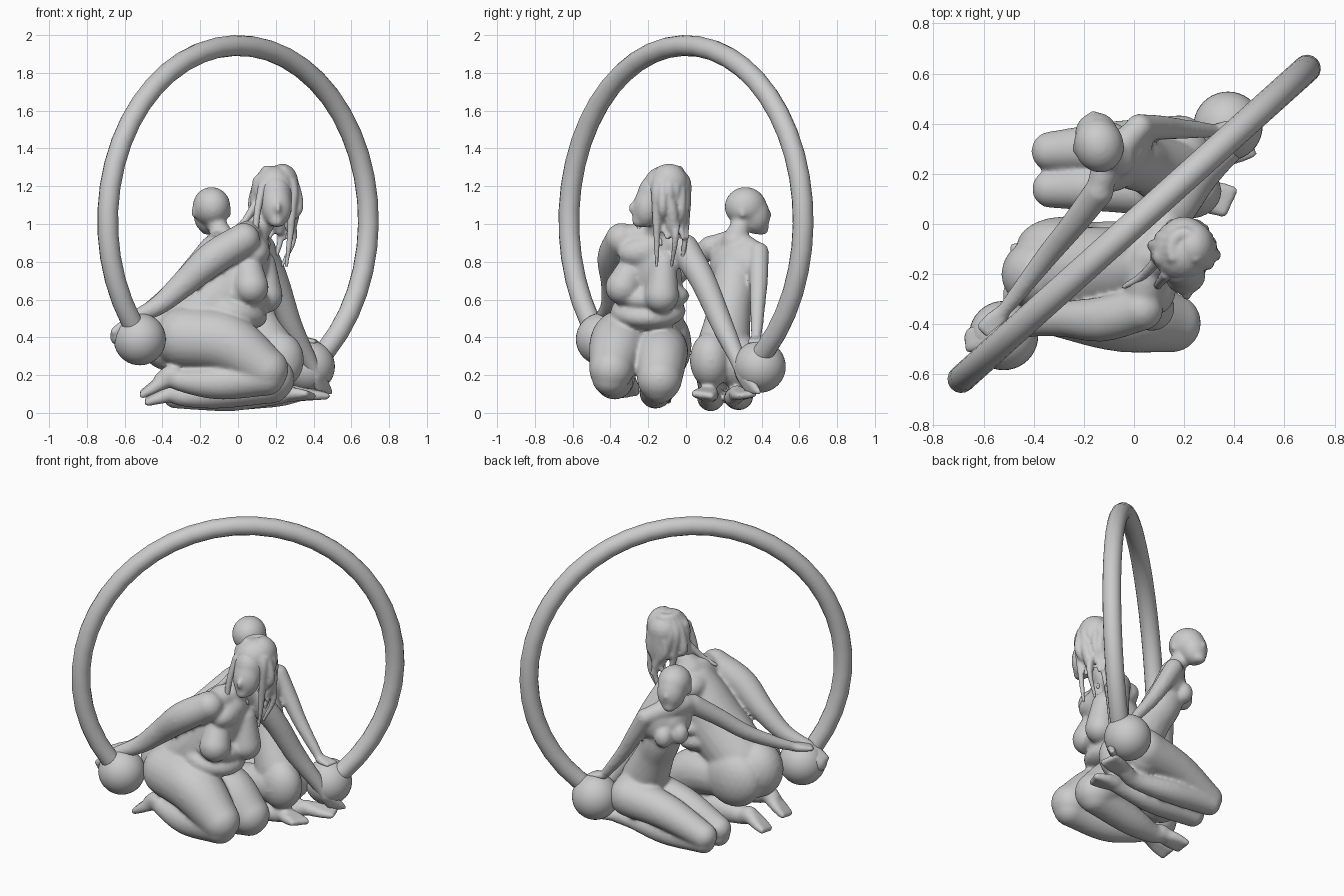
import bpy, bmesh, math
from mathutils import Vector, Matrix, Euler

# Unit sphere reused by every blob
ball = bmesh.new()
bmesh.ops.create_icosphere(ball, subdivisions=3, radius=1)
BALL_V = [v.co.copy() for v in ball.verts]
BALL_F = [[v.index for v in f.verts] for f in ball.faces]
ball.free()


class Body:
    """Collects overlapping blobs, then fuses them into one smooth skin."""

    def __init__(self):
        self.v, self.f = [], []

    def blob(self, c, r, rot=(0, 0, 0)):
        m = (Matrix.Translation(c) @ Euler([math.radians(a) for a in rot]).to_matrix().to_4x4()
             @ Matrix.Diagonal((*r, 1)))
        n = len(self.v)
        self.v += [m @ v for v in BALL_V]
        self.f += [(a + n, b + n, c + n) for a, b, c in BALL_F]

    def limb(self, *pts, steps=9):
        # spheres swept along a spline; every point is x, y, z, radius
        p = [Vector(q) for q in pts]
        p = [2 * p[0] - p[1]] + p + [2 * p[-1] - p[-2]]
        for i in range(1, len(p) - 2):
            a, b, c, d = p[i - 1:i + 3]
            for k in range(steps + (i == len(p) - 3)):
                t = k / steps
                q = 0.5 * (2 * b + (c - a) * t + (2 * a - 5 * b + 4 * c - d) * t * t
                           + (3 * b - a - 3 * c + d) * t ** 3)
                self.blob(q[:3], (max(q[3], 0.01),) * 3)

    def fan(self, start, tip, spread, r0, r1):
        # hand or foot: four tapering rays fanned along the spread vector
        w, t, s = Vector(start), Vector(tip), Vector(spread)
        for k in (-1.5, -0.5, 0.5, 1.5):
            self.limb((*(w + s * k * 0.3), r0), (*(w.lerp(t, 0.5) + s * k * 0.8), (r0 + r1) / 2),
                      (*(t + s * k), r1), steps=4)

    def finish(self, name, voxel, smooth):
        me = bpy.data.meshes.new(name)
        me.from_pydata(self.v, [], self.f)
        ob = bpy.data.objects.new(name, me)
        bpy.context.collection.objects.link(ob)
        m = ob.modifiers.new("fuse", 'REMESH')
        m.mode = 'VOXEL'
        m.voxel_size = voxel
        m.use_smooth_shade = True
        m = ob.modifiers.new("soften", 'SMOOTH')
        m.factor = 0.5
        m.iterations = smooth


# Open hoop standing on the diagonal, ending inside the two balls
yaw = math.atan2(0.62, 0.69)
R, cz = 0.928, 1.017
cu = bpy.data.curves.new("hoop", 'CURVE')
cu.dimensions = '3D'
cu.bevel_depth = 0.055
cu.bevel_resolution = 6
cu.use_fill_caps = True
sp = cu.splines.new('POLY')
sp.points.add(36)
for i, p in enumerate(sp.points):
    a = math.radians(-55 + 277.8 * i / 36)
    p.co = (R * math.cos(a) * math.cos(yaw), R * math.cos(a) * math.sin(yaw), cz + R * math.sin(a), 1)
sp.use_smooth = True
bpy.context.collection.objects.link(bpy.data.objects.new("hoop", cu))
for name, c in (("left_ball", (-0.52, -0.445, 0.39)), ("right_ball", (0.375, 0.39, 0.245))):
    bpy.ops.mesh.primitive_uv_sphere_add(segments=40, ring_count=20, radius=0.138, location=c)
    bpy.context.object.name = name
    bpy.ops.object.shade_smooth()

# Full-figured kneeling woman, facing +x
A = Body()
A.blob((-0.36, -0.20, 0.40), (0.17, 0.15, 0.18))
A.blob((-0.28, -0.09, 0.36), (0.19, 0.12, 0.18))
A.limb((-0.25, -0.19, 0.45, 0.18), (-0.10, -0.19, 0.60, 0.178),
       (0.00, -0.18, 0.76, 0.155), (0.05, -0.17, 0.87, 0.12))
A.blob((-0.03, -0.20, 0.54), (0.19, 0.20, 0.09), (0, 15, 0))
A.blob((0.02, -0.18, 0.62), (0.15, 0.20, 0.08), (0, 12, 0))
A.blob((0.05, -0.17, 0.86), (0.11, 0.20, 0.10), (6, 0, 18))
A.limb((0.03, -0.34, 0.91, 0.07), (0.06, -0.17, 0.94, 0.08), (0.12, -0.02, 0.88, 0.065))
A.limb((0.07, -0.15, 0.94, 0.085), (0.15, -0.14, 1.04, 0.062), (0.18, -0.14, 1.12, 0.055))
for p, q in (((0.05, -0.27, 0.80), (0.07, -0.335, 0.665)), ((0.13, -0.12, 0.79), (0.145, -0.13, 0.62))):
    A.limb((*p, 0.07), (*q, 0.093))
# her thighs, shins and feet
A.limb((-0.28, -0.29, 0.40, 0.165), (-0.06, -0.35, 0.37, 0.16), (0.15, -0.395, 0.23, 0.118))
A.limb((-0.20, -0.12, 0.34, 0.13), (0.02, -0.13, 0.31, 0.14), (0.18, -0.14, 0.18, 0.12))
A.limb((0.15, -0.40, 0.19, 0.10), (-0.10, -0.375, 0.16, 0.09), (-0.30, -0.33, 0.17, 0.058),
       (-0.35, -0.32, 0.20, 0.056), (-0.40, -0.315, 0.17, 0.05))
A.fan((-0.39, -0.315, 0.17), (-0.505, -0.30, 0.10), (0, 0.026, 0.004), 0.04, 0.02)
A.limb((0.18, -0.14, 0.15, 0.10), (-0.10, -0.16, 0.11, 0.088), (-0.28, -0.17, 0.09, 0.058),
       (-0.34, -0.16, 0.105, 0.055))
A.fan((-0.36, -0.16, 0.10), (-0.48, -0.13, 0.06), (0, 0.026, 0.004), 0.042, 0.02)
# her arms, reaching down to the balls
A.limb((0.03, -0.34, 0.92, 0.087), (-0.13, -0.38, 0.82, 0.09), (-0.28, -0.38, 0.69, 0.072),
       (-0.42, -0.40, 0.57, 0.053), (-0.56, -0.45, 0.50, 0.036))
A.fan((-0.55, -0.45, 0.50), (-0.645, -0.46, 0.43), (0.006, 0.022, 0), 0.033, 0.024)
A.blob((-0.635, -0.455, 0.405), (0.045, 0.05, 0.05))
A.limb((0.12, -0.01, 0.87, 0.08), (0.20, 0.09, 0.70, 0.07), (0.28, 0.19, 0.47, 0.06),
       (0.37, 0.27, 0.29, 0.045), (0.42, 0.30, 0.20, 0.034))
A.fan((0.42, 0.30, 0.20), (0.46, 0.36, 0.11), (0.018, 0.016, 0), 0.032, 0.018)
# her head: skull, face, nose, jaw
A.blob((0.19, -0.13, 1.15), (0.10, 0.13, 0.13), (15, 0, 12))
A.blob((0.205, -0.205, 1.095), (0.082, 0.075, 0.115), (-8, 0, 12))
A.blob((0.21, -0.282, 1.08), (0.018, 0.024, 0.035), (20, 0, 12))
A.blob((0.205, -0.25, 1.015), (0.04, 0.037, 0.034))
A.blob((0.205, -0.270, 1.04), (0.028, 0.016, 0.016))
A.finish("large_kneeling_woman", 0.010, 14)

# Hair: scalp mass plus wavy tapering locks
H = Body()
H.blob((0.19, -0.11, 1.185), (0.115, 0.12, 0.125), (20, 0, 12))
H.blob((0.235, -0.09, 1.215), (0.085, 0.10, 0.105))
H.limb((0.20, -0.07, 1.20, 0.10), (0.21, -0.045, 1.08, 0.07), (0.22, -0.03, 0.97, 0.03))
H.limb((0.27, -0.13, 1.21, 0.05), (0.295, -0.08, 1.08, 0.036), (0.28, -0.06, 0.94, 0.02))
H.limb((0.12, -0.13, 1.22, 0.045), (0.10, -0.13, 1.10, 0.035), (0.085, -0.16, 0.99, 0.018))
for i in range(13):
    u = i / 12
    ang = math.radians(-30 + 240 * u)
    dx, dy = math.cos(ang), math.sin(ang)
    low = 0.78 + 0.17 * abs(math.sin(i * 2.1)) + (0.10 if u > 0.6 else 0)
    wig = 0.022 * math.sin(i * 1.7)
    H.limb((0.20 + 0.05 * dx, -0.10 + 0.06 * dy, 1.28, 0.03),
           (0.20 + 0.105 * dx, -0.105 + 0.10 * dy, 1.19, 0.027),
           (0.20 + 0.10 * dx + wig, -0.105 + 0.105 * dy, 1.08, 0.024),
           (0.21 + 0.075 * dx - wig, -0.105 + 0.10 * dy, (1.08 + low) / 2, 0.018),
           (0.20 + 0.065 * dx + wig, -0.105 + 0.10 * dy + wig, low, 0.011), steps=10)
H.limb((0.13, -0.2, 1.2, 0.025), (0.105, -0.23, 1.08, 0.02), (0.095, -0.245, 0.98, 0.017),
       (0.10, -0.25, 0.89, 0.011), steps=12)
H.limb((0.09, -0.15, 1.1, 0.022), (0.03, -0.21, 1.01, 0.018), (-0.04, -0.25, 0.96, 0.011), steps=12)
H.finish("hair", 0.008, 4)

# Slim kneeling woman, facing -x
B = Body()
B.blob((0.22, 0.13, 0.28), (0.13, 0.11, 0.15))
B.blob((0.17, 0.28, 0.27), (0.14, 0.12, 0.15))
B.limb((0.15, 0.20, 0.36, 0.14), (0.06, 0.23, 0.54, 0.115), (0.00, 0.25, 0.66, 0.115),
       (-0.06, 0.26, 0.80, 0.10))
B.blob((-0.045, 0.265, 0.79), (0.095, 0.155, 0.135), (0, -15, -35))
B.limb((-0.14, 0.14, 0.89, 0.05), (-0.09, 0.26, 0.90, 0.065), (0.02, 0.385, 0.85, 0.05))
B.limb((-0.07, 0.26, 0.90, 0.075), (-0.10, 0.28, 0.97, 0.055), (-0.13, 0.31, 1.04, 0.055))
for c in ((-0.145, 0.275, 0.745), (-0.085, 0.35, 0.735)):
    B.blob(c, (0.056, 0.055, 0.066))
# her thighs, shins and feet
B.limb((0.18, 0.31, 0.27, 0.125), (-0.08, 0.305, 0.23, 0.105), (-0.33, 0.29, 0.14, 0.08))
B.limb((0.20, 0.13, 0.27, 0.11), (-0.08, 0.145, 0.23, 0.10), (-0.33, 0.14, 0.13, 0.077))
B.limb((-0.33, 0.29, 0.10, 0.068), (-0.05, 0.28, 0.085, 0.072), (0.20, 0.25, 0.08, 0.05),
       (0.30, 0.27, 0.10, 0.048))
B.fan((0.32, 0.275, 0.10), (0.46, 0.32, 0.095), (-0.008, 0.026, 0.004), 0.038, 0.02)
B.limb((-0.33, 0.14, 0.09, 0.068), (-0.05, 0.13, 0.08, 0.072), (0.16, 0.12, 0.085, 0.05),
       (0.24, 0.12, 0.10, 0.05))
B.fan((0.26, 0.12, 0.10), (0.375, 0.09, 0.095), (-0.012, -0.028, 0.004), 0.042, 0.022)
# her arms
B.limb((-0.14, 0.13, 0.88, 0.06), (-0.24, 0.00, 0.77, 0.052), (-0.34, -0.12, 0.66, 0.046),
       (-0.45, -0.26, 0.57, 0.037), (-0.53, -0.36, 0.52, 0.028))
B.fan((-0.53, -0.36, 0.52), (-0.59, -0.43, 0.51), (0.016, -0.014, 0), 0.026, 0.016)
B.limb((0.02, 0.385, 0.85, 0.055), (0.10, 0.385, 0.71, 0.05), (0.18, 0.38, 0.58, 0.042),
       (0.27, 0.375, 0.46, 0.034), (0.33, 0.37, 0.385, 0.026))
B.fan((0.33, 0.37, 0.385), (0.41, 0.37, 0.375), (0.005, 0.02, 0), 0.025, 0.015)
# her bald head: skull, face, nose, jaw
B.blob((-0.14, 0.315, 1.092), (0.10, 0.112, 0.105), (0, 0, 15))
B.blob((-0.15, 0.36, 1.055), (0.086, 0.084, 0.112), (14, 0, 15))
B.blob((-0.162, 0.436, 1.045), (0.015, 0.017, 0.028), (-10, 0, 15))
B.blob((-0.16, 0.40, 0.975), (0.044, 0.04, 0.034))
for x in (-0.048, -0.237):
    B.blob((x, 0.30, 1.06), (0.012, 0.02, 0.03))
B.finish("slim_kneeling_woman", 0.010, 12)
